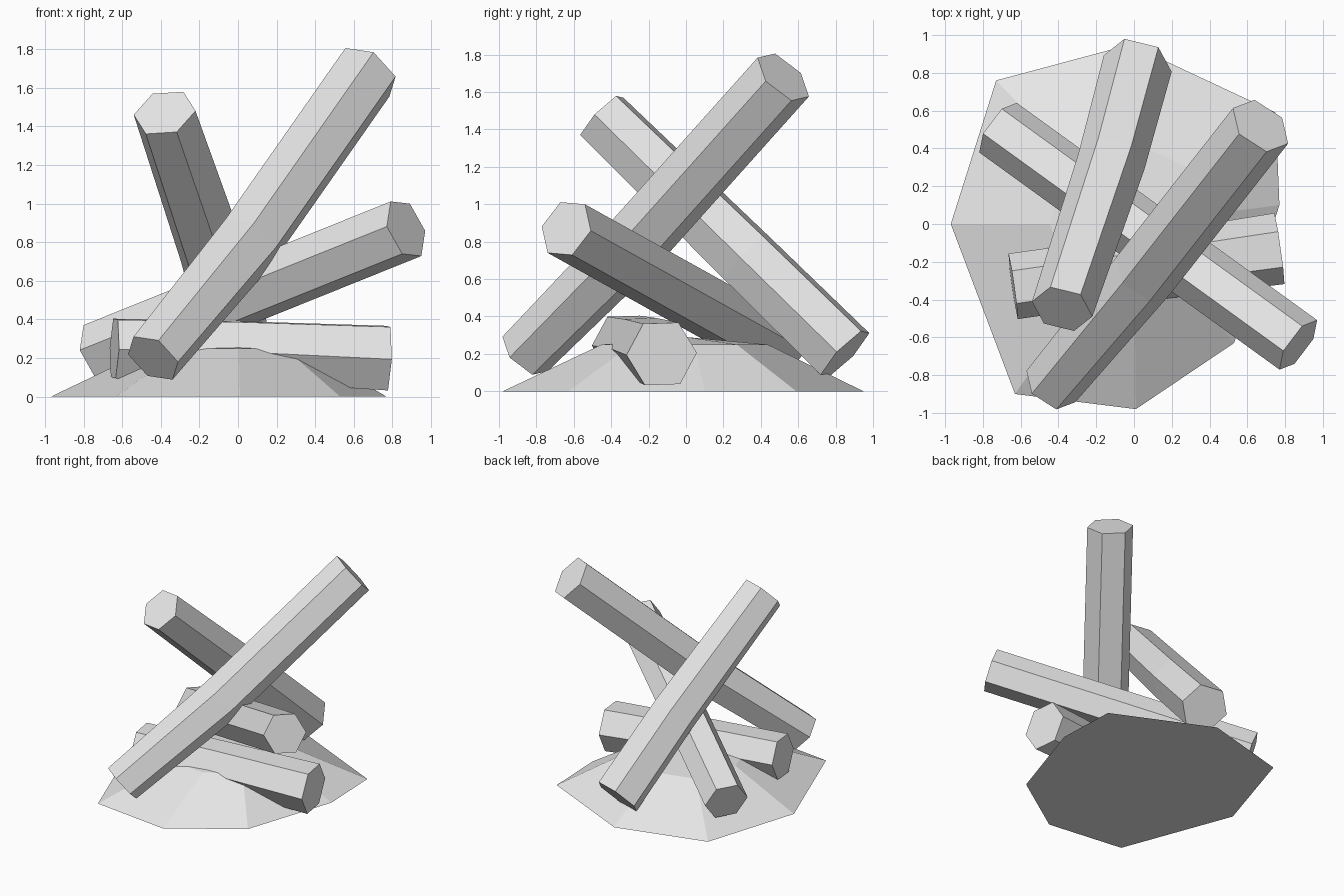
import bpy
import bmesh
import math
from mathutils import Vector, Matrix

cube = bpy.data.objects.get("Cube")
if cube:
    bpy.data.objects.remove(cube, do_unlink=True)

# One plain grey for everything
grey = bpy.data.materials.new("plain_grey")
grey.use_nodes = True
grey.diffuse_color = (0.8, 0.8, 0.8, 1)
grey.node_tree.nodes["Principled BSDF"].inputs["Base Color"].default_value = (0.8, 0.8, 0.8, 1)


def skin(name, rings, tip=None):
    """Join rings of points into a closed solid, ending in a cap or a tip."""
    bm = bmesh.new()
    loops = [[bm.verts.new(p) for p in ring] for ring in rings]
    n = len(loops[0])
    for low, high in zip(loops, loops[1:]):
        for i in range(n):
            j = (i + 1) % n
            bm.faces.new((low[i], low[j], high[j], high[i]))
    bm.faces.new(loops[0][::-1])
    if tip is None:
        bm.faces.new(loops[-1])
    else:
        top = bm.verts.new(tip)
        for i in range(n):
            bm.faces.new((loops[-1][i], loops[-1][(i + 1) % n], top))
    bmesh.ops.recalc_face_normals(bm, faces=bm.faces)
    mesh = bpy.data.meshes.new(name)
    bm.to_mesh(mesh)
    bm.free()
    mesh.materials.append(grey)
    bpy.context.collection.objects.link(bpy.data.objects.new(name, mesh))


def log(name, foot, head, corner, radii, bend=(0, 0, 0), middle=0.45):
    """Six-sided log; corner points from the axis to one edge, bend shifts the middle."""
    foot, head = Vector(foot), Vector(head)
    axis = (head - foot).normalized()
    out = Vector(corner)
    out = (out - axis * out.dot(axis)).normalized()
    centres = (foot, foot.lerp(head, middle) + Vector(bend), head)
    turns = [Matrix.Rotation(k * math.tau / 6, 3, axis) for k in range(6)]
    skin(name, [[c + (t @ out) * r for t in turns] for c, r in zip(centres, radii)])


# Low mound under the logs
outline = [(-0.97, 0), (-0.63, -0.9), (0.01, -0.98), (0.53, -0.63),
           (0.77, 0.1), (0.75, 0.59), (-0.02, 0.95), (-0.73, 0.76)]
skin("ash_mound",
     [[(x, y, 0) for x, y in outline],
      [(x * 0.46, y * 0.46, 0.25) for x, y in outline]],
     tip=(0, 0, 0.29))

# Crossed logs
log("tall_front_log", (-0.44, -0.86, 0.2), (0.67, 0.52, 1.68),
    (-0.12, -0.05, 0.12), (0.155, 0.175, 0.175), (0.025, 0.01, -0.025), 0.42)
log("tall_back_log", (0.02, 0.85, 0.2), (-0.38, -0.45, 1.47),
    (0.09, 0.06, 0.12), (0.185, 0.18, 0.165), (0.02, 0, 0), 0.4)
log("leaning_log", (-0.72, 0.51, 0.23), (0.87, -0.64, 0.87),
    (-0.1, -0.02, 0.14), (0.165, 0.165, 0.165))
log("lying_log", (-0.64, -0.33, 0.25), (0.77, -0.13, 0.2),
    (0, -0.1, 0.16), (0.175, 0.175, 0.19), (0, 0, 0.01))
